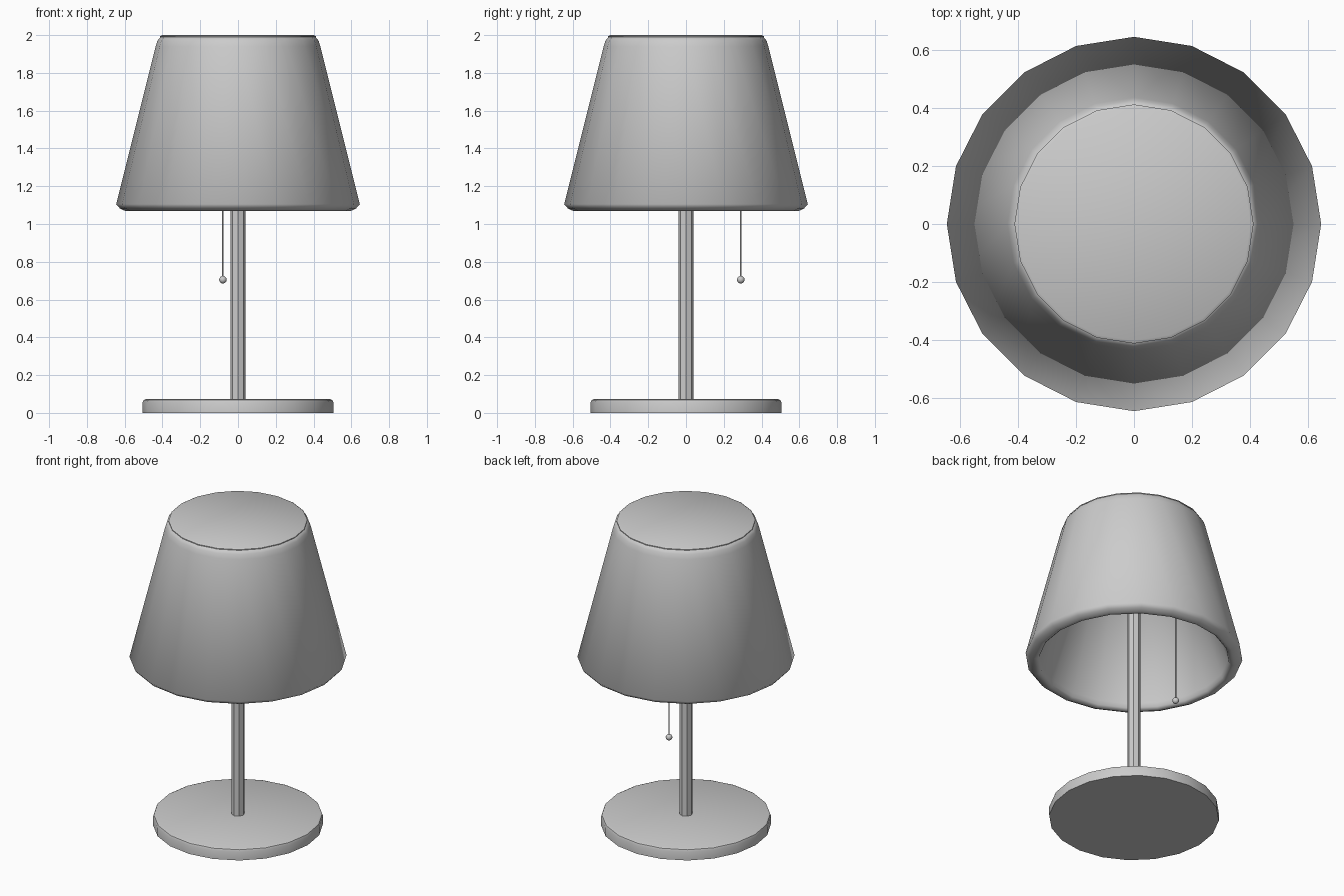
import bpy, bmesh
from math import cos, sin, tau, radians

if "Cube" in bpy.data.objects:
    bpy.data.objects.remove(bpy.data.objects["Cube"])


def lathe(name, profile, sides, x=0, y=0, smooth=40):
    """Spin a closed (radius, height) profile about z; radius 0 makes a pole."""
    bm = bmesh.new()
    rings = []
    for r, z in profile:
        if r == 0:
            rings.append([bm.verts.new((x, y, z))] * sides)
        else:
            rings.append([bm.verts.new((x + r * cos(tau * i / sides),
                                        y + r * sin(tau * i / sides), z))
                          for i in range(sides)])
    for a, b in zip(rings, rings[1:]):
        for i in range(sides):
            j = (i + 1) % sides
            bm.faces.new(dict.fromkeys((a[i], a[j], b[j], b[i])))
    bmesh.ops.recalc_face_normals(bm, faces=bm.faces)
    mesh = bpy.data.meshes.new(name)
    bm.to_mesh(mesh)
    bm.free()
    obj = bpy.data.objects.new(name, mesh)
    bpy.context.collection.objects.link(obj)
    bpy.ops.object.select_all(action='DESELECT')
    obj.select_set(True)
    bpy.context.view_layer.objects.active = obj
    bpy.ops.object.shade_smooth_by_angle(angle=radians(smooth))
    return obj


# Round base with a softened top edge
lathe("base", [(0, 0), (0.505, 0), (0.505, 0.055), (0.5, 0.068),
               (0.488, 0.073), (0, 0.073)], 20)

# Octagonal stem reaching the underside of the shade's roof
lathe("stem", [(0, 0.06), (0.04, 0.06), (0.04, 1.87), (0, 1.87)], 8)

# Hollow shade: sloped wall, rounded lip, inner wall and ceiling
lathe("lamp_shade", [(0, 1.99), (0.411, 1.99), (0.427, 1.97),
                     (0.436, 1.94), (0.645, 1.105), (0.626, 1.083),
                     (0.597, 1.069), (0.58, 1.068), (0.566, 1.08),
                     (0.559, 1.105), (0.31, 1.87), (0, 1.87)], 20, smooth=80)

# Cap disc closing the top of the shade
lathe("shade_cap", [(0, 1.98), (0.412, 1.98), (0.412, 1.994), (0.402, 2.0),
                    (0, 2.0)], 20)

# Pull cord hanging inside the shade, at the back left
CORD = (-0.08, 0.29)
lathe("pull_cord", [(0, 0.71), (0.004, 0.71), (0.004, 1.87), (0, 1.87)], 8, *CORD)

# Small ball at the end of the cord
ball = [(0.02 * sin(tau * k / 16) if 0 < k < 8 else 0,
         0.705 - 0.02 * cos(tau * k / 16)) for k in range(9)]
lathe("cord_ball", ball, 12, *CORD)
